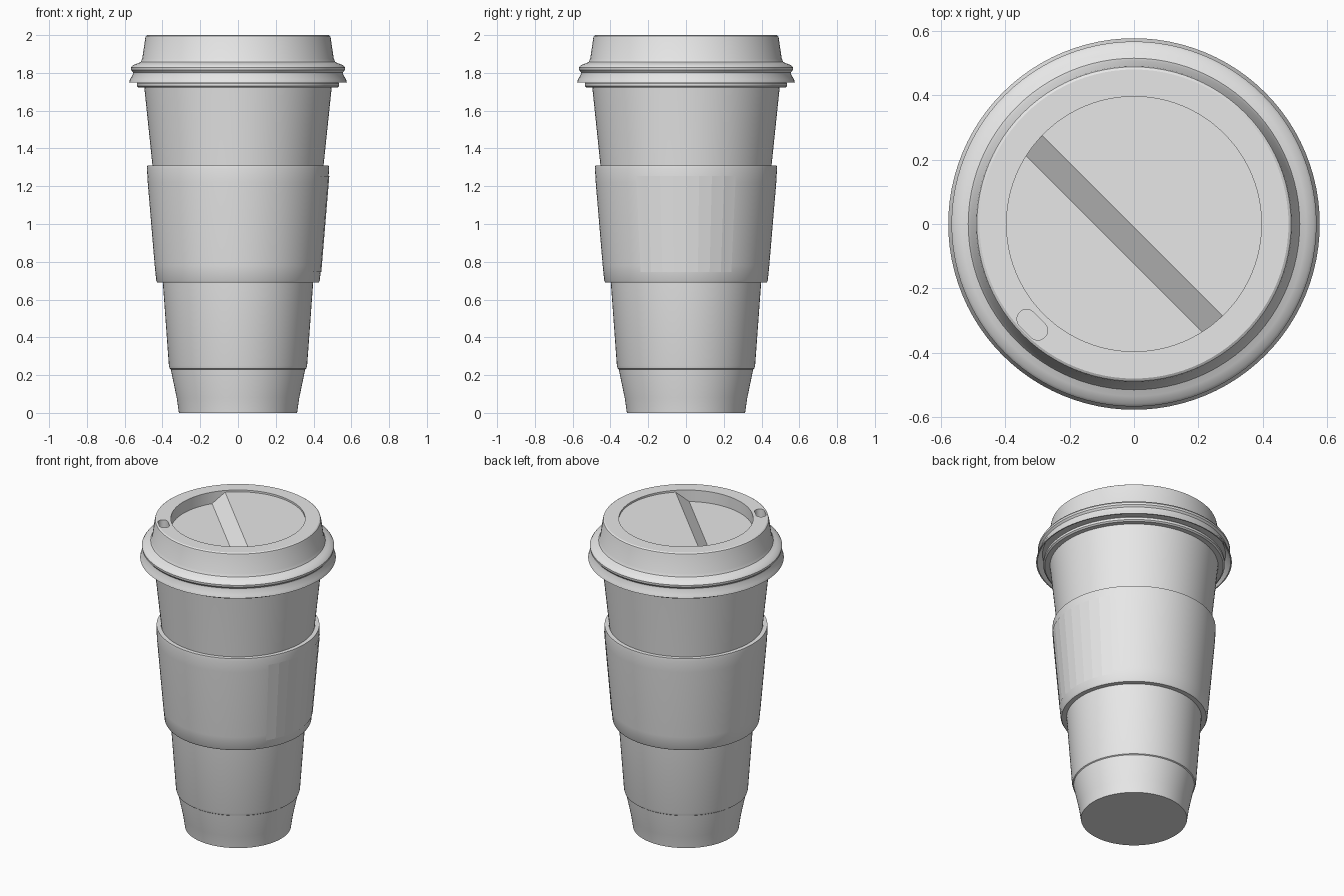
import bpy, bmesh, math
from mathutils import Vector

if "Cube" in bpy.data.objects:
    bpy.data.objects.remove(bpy.data.objects["Cube"])

SEG = 96
grey = bpy.data.materials.new("light_grey")
grey.diffuse_color = (0.8, 0.8, 0.8, 1)
grey.use_nodes = True
grey.node_tree.nodes["Principled BSDF"].inputs["Base Color"].default_value = grey.diffuse_color


def add_object(name, bm):
    mesh = bpy.data.meshes.new(name)
    bmesh.ops.recalc_face_normals(bm, faces=bm.faces[:])
    bm.to_mesh(mesh)
    bm.free()
    mesh.materials.append(grey)
    obj = bpy.data.objects.new(name, mesh)
    bpy.context.collection.objects.link(obj)
    return obj


def smooth(obj, angle=32):
    bpy.ops.object.select_all(action='DESELECT')
    obj.select_set(True)
    bpy.context.view_layer.objects.active = obj
    bpy.ops.object.shade_smooth_by_angle(angle=math.radians(angle))


def revolve(name, profile, closed=False):
    """Turn an (r, z) profile around the z axis."""
    bm = bmesh.new()
    rings = [[bm.verts.new((r * math.cos(2 * math.pi * i / SEG),
                            r * math.sin(2 * math.pi * i / SEG), z))
              for i in range(SEG)] for r, z in profile]
    pairs = list(zip(rings, rings[1:]))
    if closed:
        pairs.append((rings[-1], rings[0]))
    for a, b in pairs:
        for i in range(SEG):
            j = (i + 1) % SEG
            bm.faces.new((a[i], a[j], b[j], b[i]))
    bmesh.ops.remove_doubles(bm, verts=bm.verts[:], dist=1e-5)
    return add_object(name, bm)


def cut(target, cutter):
    mod = target.modifiers.new("cut", 'BOOLEAN')
    mod.operation = 'DIFFERENCE'
    mod.solver = 'EXACT'
    mod.object = cutter
    bpy.context.view_layer.objects.active = target
    bpy.ops.object.modifier_apply(modifier=mod.name)
    bpy.data.objects.remove(cutter)


# Cup: tapered body, stepped foot, rolled rim, closed inside
cup = revolve("cup", [
    (0, 0), (0.313, 0), (0.344, 0.215), (0.348, 0.225), (0.362, 0.235),
    (0.366, 0.25), (0.398, 0.69), (0.453, 1.31), (0.496, 1.722),
    (0.526, 1.722), (0.535, 1.73), (0.535, 1.745), (0.526, 1.755),
    (0.49, 1.755), (0.45, 1.31), (0.36, 0.25), (0.31, 0.01), (0, 0.01)])
smooth(cup)

# Cardboard sleeve
sleeve = revolve("sleeve", [
    (0.398, 0.69), (0.427, 0.69), (0.433, 0.70), (0.441, 0.78),
    (0.478, 1.22), (0.482, 1.295), (0.48, 1.31), (0.454, 1.31)], closed=True)
smooth(sleeve, 50)

# Thin faceted label plate on the right of the sleeve
bm = bmesh.new()
cols = []
for i in range(9):
    a = math.radians(-33 + 66 * i / 8)
    cols.append([bm.verts.new((r * math.cos(a), r * math.sin(a), z))
                 for r, z in ((0.441, 0.745), (0.4835, 1.255))])
for a, b in zip(cols, cols[1:]):
    bm.faces.new((a[0], b[0], b[1], a[1]))
label = add_object("sleeve_label", bm)

# Lid: flared skirt, snap bulge, raised crown
lid = revolve("lid", [
    (0, 1.80), (0.54, 1.80), (0.57, 1.748), (0.577, 1.748), (0.572, 1.765),
    (0.556, 1.793), (0.556, 1.803), (0.566, 1.815), (0.567, 1.828),
    (0.558, 1.84), (0.535, 1.849), (0.515, 1.858), (0.507, 1.875),
    (0.491, 1.985), (0.488, 1.995), (0.48, 2.0), (0, 2.0)])

# Round recess in the lid, deeper on the drinking side, with a sloped step
EDGE_LOW, EDGE_HIGH = -0.087, -0.007
DEEP, SHALLOW = 1.925, 1.988
side = Vector((1, 1, 0)).normalized()
bm = bmesh.new()
bmesh.ops.create_cone(bm, cap_ends=True, segments=SEG, radius1=0.396,
                      radius2=0.396, depth=0.2)
for edge in (EDGE_LOW, EDGE_HIGH):
    bmesh.ops.bisect_plane(bm, geom=bm.verts[:] + bm.edges[:] + bm.faces[:],
                           plane_co=side * edge, plane_no=side)
for v in bm.verts:
    if v.co.z > 0:
        v.co.z = 2.1
    else:
        t = (v.co.dot(side) - EDGE_LOW) / (EDGE_HIGH - EDGE_LOW)
        v.co.z = DEEP + (SHALLOW - DEEP) * min(max(t, 0), 1)
cut(lid, add_object("recess_cutter", bm))

# Capsule-shaped drinking hole
bm = bmesh.new()
along, across = Vector((1, -1, 0)).normalized(), side
ring = []
for i in range(24):
    a = 2 * math.pi * (i + 0.5) / 24
    u = 0.03 * math.cos(a) + math.copysign(0.025, math.cos(a))
    p = Vector((-0.316, -0.313, 1.9)) + along * u + across * 0.03 * math.sin(a)
    ring.append(bm.verts.new(p))
face = bm.faces.new(ring)
top = bmesh.ops.extrude_face_region(bm, geom=[face])
bmesh.ops.translate(bm, vec=(0, 0, 0.2),
                    verts=[g for g in top["geom"] if isinstance(g, bmesh.types.BMVert)])
cut(lid, add_object("hole_cutter", bm))
smooth(lid)
